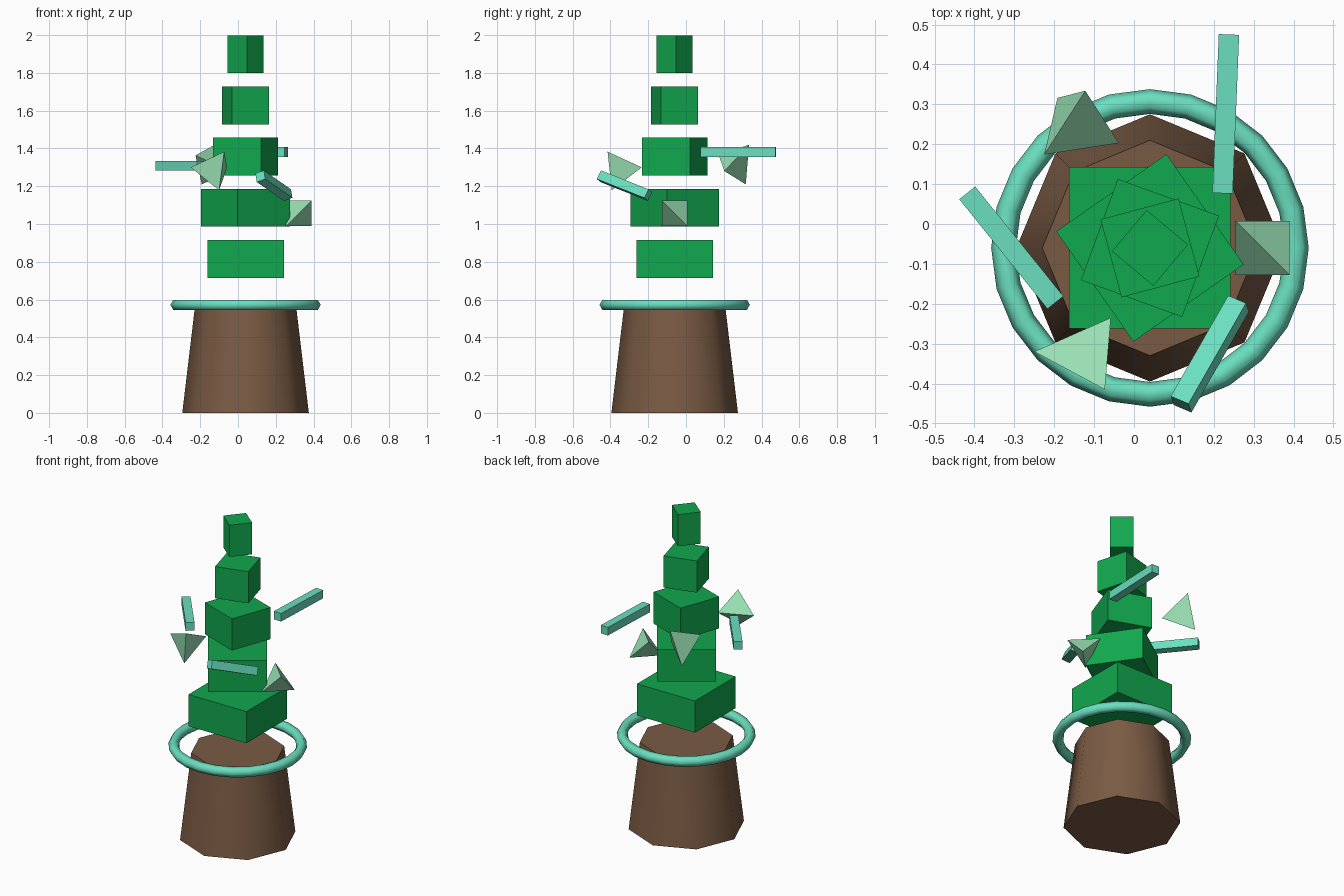
import bpy, bmesh, math
from mathutils import Matrix, Vector

if "Cube" in bpy.data.objects:
    bpy.data.objects.remove(bpy.data.objects["Cube"])

CX, CY = 0.04, -0.06  # shared vertical axis of trunk, ring and tiers


def material(name, hex_code):
    def linear(c):
        return c / 12.92 if c <= 0.04045 else ((c + 0.055) / 1.055) ** 2.4
    rgb = [linear(int(hex_code[i:i + 2], 16) / 255) for i in (0, 2, 4)]
    m = bpy.data.materials.new(name)
    m.use_nodes = True
    m.diffuse_color = (*rgb, 1)
    m.node_tree.nodes["Principled BSDF"].inputs["Base Color"].default_value = (*rgb, 1)
    return m


brown = material("bark_brown", "7A5B44")
green = material("leaf_green", "11A84E")
teal = material("soft_teal", "6ADFBF")
mint = material("pale_mint", "98DFB3")


def finish(name, bm, mat, matrix=None):
    bmesh.ops.recalc_face_normals(bm, faces=bm.faces)
    mesh = bpy.data.meshes.new(name)
    bm.to_mesh(mesh)
    bm.free()
    mesh.materials.append(mat)
    ob = bpy.data.objects.new(name, mesh)
    bpy.context.collection.objects.link(ob)
    if matrix:
        ob.matrix_world = matrix
    return ob


def box(name, size, matrix, mat):
    bm = bmesh.new()
    bmesh.ops.create_cube(bm, size=1)
    bmesh.ops.scale(bm, vec=size, verts=bm.verts)
    return finish(name, bm, mat, matrix)


def smooth(ob, degrees):
    bpy.ops.object.select_all(action="DESELECT")
    ob.select_set(True)
    bpy.context.view_layer.objects.active = ob
    bpy.ops.object.shade_smooth_by_angle(angle=math.radians(degrees))


# Tapered eight-sided trunk
height = 0.545
bm = bmesh.new()
bmesh.ops.create_cone(bm, cap_ends=True, segments=8, radius1=0.335, radius2=0.27, depth=height)
smooth(finish("trunk", bm, brown, Matrix.Translation((CX, CY, height / 2))), 60)

# Ring around the trunk top
bpy.ops.mesh.primitive_torus_add(location=(CX, CY, 0.572), major_segments=24, minor_segments=6,
                                 major_radius=0.367, minor_radius=0.031)
ring = bpy.context.object
ring.name = "ring"
ring.data.materials.append(teal)
smooth(ring, 70)

# Stacked, twisting, shrinking tiers
for i in range(5):
    side = 0.405 - 0.0675 * i
    place = Matrix.Translation((CX, CY, 0.815 + 0.271 * i)) @ Matrix.Rotation(math.radians(35 * i), 4, "Z")
    box(f"tier_{i + 1}", (side, side, 0.2), place, green)


# Floating sticks, placed by their two ends and a roll
def stick(name, start, end, roll):
    a, b = Vector(start), Vector(end)
    along = (b - a).normalized()
    across = along.cross(Vector((0, 0, 1))).normalized()
    up = across.cross(along)
    turn = Matrix((along, -across, up)).transposed().to_4x4()
    place = Matrix.Translation((a + b) / 2) @ turn @ Matrix.Rotation(math.radians(roll), 4, "X")
    box(name, ((b - a).length, 0.051, 0.051), place, teal)


stick("stick_front", (0.118, -0.452, 1.253), (0.262, -0.2, 1.153), -20)
stick("stick_right", (-0.418, 0.078, 1.309), (-0.197, -0.197, 1.309), 0)
stick("stick_back", (0.222, 0.077, 1.381), (0.238, 0.475, 1.381), 0)


# Floating four-faced pyramids
def pyramid(name, corners):
    bm = bmesh.new()
    for c in corners:
        bm.verts.new(c)
    bmesh.ops.convex_hull(bm, input=bm.verts)
    finish(name, bm, mint)


x0, x1, y0, y1, z0, z1 = 0.255, 0.39, -0.128, 0.008, 0.989, 1.124
pyramid("pyramid_left", [(x0, y0, z0), (x1, y1, z0), (x1, y0, z1), (x0, y1, z1)])
pyramid("pyramid_front", [(-0.25, -0.32, 1.3), (-0.073, -0.415, 1.383),
                          (-0.058, -0.235, 1.3), (-0.1, -0.393, 1.178)])
pyramid("pyramid_back", [(-0.122, 0.334, 1.42), (-0.192, 0.316, 1.21),
                         (-0.225, 0.174, 1.363), (-0.038, 0.203, 1.28)])
